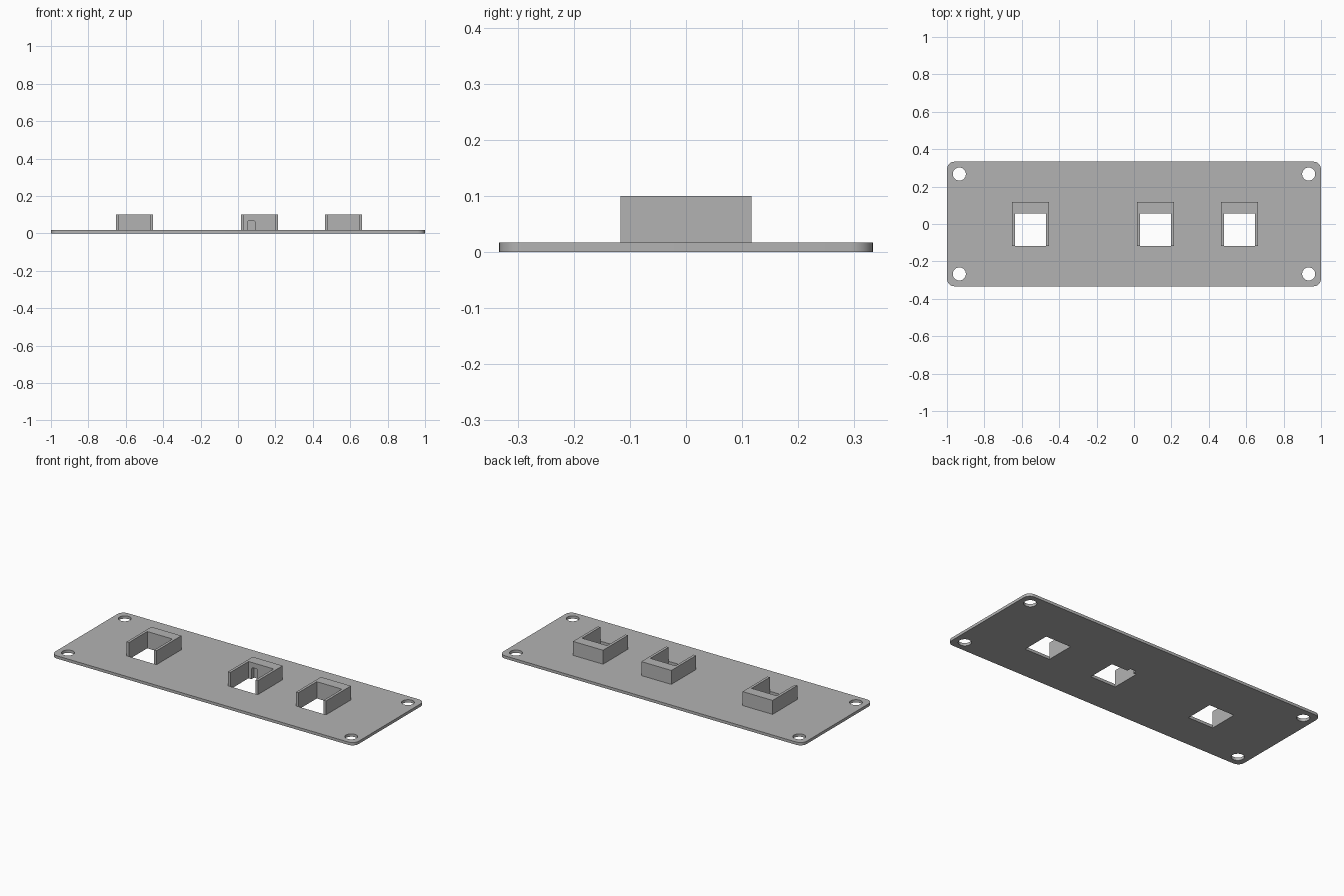
import bpy, bmesh
from math import cos, sin, pi
from mathutils import Matrix, Vector

if "Cube" in bpy.data.objects:
    bpy.data.objects.remove(bpy.data.objects["Cube"], do_unlink=True)

PLATE_T, TOP = 0.0167, 0.1
HALF_Y = 0.333
HOUSINGS = (-0.554, 0.114, 0.564)
OUT, INN = 0.099, 0.083          # housing half widths, outside and inside
FRONT, STEP, BACK = -0.117, 0.055, 0.117

grey = bpy.data.materials.new("plain grey")
grey.use_nodes = True
colour = (0.45, 0.45, 0.45, 1)
grey.diffuse_color = colour
grey.node_tree.nodes["Principled BSDF"].inputs["Base Color"].default_value = colour


def arc(cx, cy, r, a0, a1, n):
    return [(cx + r * cos(a0 + (a1 - a0) * i / n),
             cy + r * sin(a0 + (a1 - a0) * i / n)) for i in range(n + 1)]


def rect(x0, x1, y0, y1):
    return [(x0, y0), (x1, y0), (x1, y1), (x0, y1)]


def prisms(name, outlines, lo, hi, upright=False):
    """Extrude outlines along z, or along y when upright."""
    bm = bmesh.new()
    for pts in outlines:
        face = bm.faces.new([bm.verts.new((x, y, lo)) for x, y in pts])
        out = bmesh.ops.extrude_face_region(bm, geom=[face])["geom"]
        verts = [g for g in out if isinstance(g, bmesh.types.BMVert)]
        bmesh.ops.translate(bm, verts=verts, vec=Vector((0, 0, hi - lo)))
    if upright:
        swap = Matrix(((1, 0, 0, 0), (0, 0, 1, 0), (0, 1, 0, 0), (0, 0, 0, 1)))
        bm.transform(swap)
    bmesh.ops.recalc_face_normals(bm, faces=bm.faces)
    mesh = bpy.data.meshes.new(name)
    bm.to_mesh(mesh)
    bm.free()
    mesh.materials.append(grey)
    ob = bpy.data.objects.new(name, mesh)
    bpy.context.collection.objects.link(ob)
    return ob


def select(ob):
    bpy.ops.object.select_all(action='DESELECT')
    ob.select_set(True)
    bpy.context.view_layer.objects.active = ob


def cut(ob, cutter):
    mod = ob.modifiers.new("cut", 'BOOLEAN')
    mod.operation, mod.solver, mod.object = 'DIFFERENCE', 'EXACT', cutter
    select(ob)
    bpy.ops.object.modifier_apply(modifier=mod.name)


# Mounting plate with rounded corners
R = 0.04
outline = []
for i, (sx, sy) in enumerate(((1, 1), (-1, 1), (-1, -1), (1, -1))):
    outline += arc(sx * (1 - R), sy * (HALF_Y - R), R, i * pi / 2, (i + 1) * pi / 2, 8)
plate = prisms("mounting_plate", [outline], 0, PLATE_T)

# Cutters: screw holes, socket windows, latch slots
holes = prisms("screw_hole_cutter",
               [arc(sx * 0.934, sy * 0.267, 0.035, 0, 2 * pi, 32)[:-1]
                for sx in (-1, 1) for sy in (-1, 1)], -0.1, 0.1)
windows = prisms("window_cutter",
                 [rect(c - INN, c + INN, FRONT, STEP) for c in HOUSINGS], -0.1, 0.2)
slot_shapes = []
for c in HOUSINGS:
    for s in (-1, 1):
        m, w, h, b = c + s * 0.043, 0.02, 0.07, 0.007
        slot_shapes.append([(m - w, -0.1), (m + w, -0.1), (m + w, h - b),
                            (m + w - b, h), (m - w + b, h), (m - w, h - b)])
slots = prisms("latch_slot_cutter", slot_shapes, STEP - 0.03, 0.078, upright=True)

for cutter in (holes, windows, slots):
    cut(plate, cutter)

# U-shaped socket housings, open at the front
for c, side in zip(HOUSINGS, ("right", "middle", "left")):
    shape = [(c - OUT, FRONT), (c - INN, FRONT), (c - INN, STEP), (c + INN, STEP),
             (c + INN, FRONT), (c + OUT, FRONT), (c + OUT, BACK), (c - OUT, BACK)]
    cut(prisms("socket_housing_" + side, [shape], PLATE_T, TOP), slots)

for cutter in (holes, windows, slots):
    bpy.data.objects.remove(cutter, do_unlink=True)

# Smooth the round edges only
select(plate)
bpy.ops.object.shade_smooth_by_angle(angle=pi / 6)
